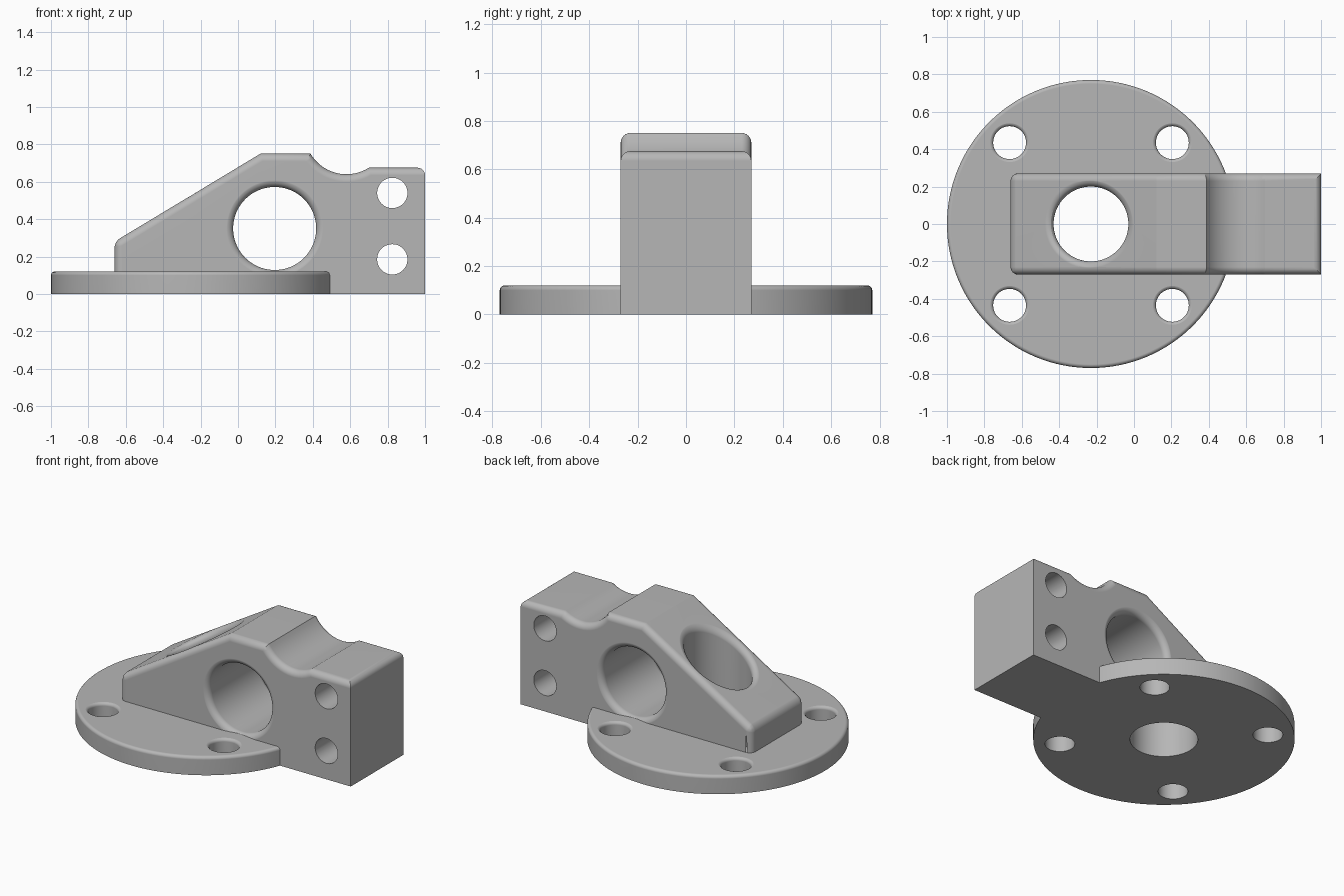
import bpy
import bmesh
from math import cos, sin, pi, radians, sqrt
from mathutils import Matrix

cube = bpy.data.objects.get("Cube")
if cube:
    bpy.data.objects.remove(cube, do_unlink=True)

# Main dimensions
DISC_X, DISC_R, DISC_H = -0.23, 0.77, 0.12
HALF = 0.27                      # half the width of the block
TOP, END_TOP = 0.75, 0.675
SLOPE_X, SLOPE_Z, RIDGE_X = -0.66, 0.28, 0.12
TILT = (TOP - SLOPE_Z) / (RIDGE_X - SLOPE_X)
ROUND = 0.04

steel = bpy.data.materials.new("light grey")
steel.use_nodes = True
GREY = (0.47, 0.47, 0.47, 1)
steel.diffuse_color = GREY
steel.node_tree.nodes["Principled BSDF"].inputs["Base Color"].default_value = GREY


def round_edges(bm, edges, radius):
    bmesh.ops.bevel(bm, geom=edges, offset=radius * sqrt(2), offset_type='WIDTH',
                    segments=6, profile=0.5, affect='EDGES', clamp_overlap=False)


def finish(bm, name, matrix=Matrix()):
    bmesh.ops.recalc_face_normals(bm, faces=bm.faces[:])
    mesh = bpy.data.meshes.new(name)
    bm.to_mesh(mesh)
    bm.free()
    mesh.transform(matrix)
    mesh.materials.append(steel)
    obj = bpy.data.objects.new(name, mesh)
    bpy.context.collection.objects.link(obj)
    return obj


def turned(name, sections, matrix, radius=0.0, count=80):
    """Round solid from (radius, height, tilt, rounded) sections."""
    bm = bmesh.new()
    rings, soft = [], []
    for r, z, tilt, rounded in sections:
        ring = []
        for i in range(count):
            a = 2 * pi * i / count
            ring.append(bm.verts.new((r * cos(a), r * sin(a), z + tilt * r * cos(a))))
        rings.append(ring)
        if rounded:
            soft.append(set(ring))
    for low, high in zip(rings, rings[1:]):
        for i in range(count):
            j = (i + 1) % count
            bm.faces.new((low[i], low[j], high[j], high[i]))
    bm.faces.new(rings[0][::-1])
    bm.faces.new(rings[-1])
    bmesh.ops.recalc_face_normals(bm, faces=bm.faces[:])
    edges = [e for e in bm.edges if any(set(e.verts) <= s for s in soft)]
    if edges:
        round_edges(bm, edges, radius)
    return finish(bm, name, matrix)


def combine(target, other, operation):
    mod = target.modifiers.new("combine", 'BOOLEAN')
    mod.solver = 'EXACT'
    mod.operation = operation
    mod.object = other
    bpy.context.view_layer.objects.active = target
    bpy.ops.object.modifier_apply(modifier=mod.name)
    bpy.data.objects.remove(other, do_unlink=True)


# Block: side profile with a hollow in the top, extruded across
profile = [(SLOPE_X, 0), (SLOPE_X, SLOPE_Z), (RIDGE_X, TOP)]
hx, hz, hr = 0.58, 0.863, 0.223
for i in range(17):
    a = radians(210.5 + (302.6 - 210.5) * i / 16)
    profile.append((hx + hr * cos(a), hz + hr * sin(a)))
profile += [(1, END_TOP), (1, 0)]
bm = bmesh.new()
face = bm.faces.new([bm.verts.new((x, -HALF, z)) for x, z in profile])
extruded = bmesh.ops.extrude_face_region(bm, geom=[face])
moved = [v for v in extruded["geom"] if isinstance(v, bmesh.types.BMVert)]
bmesh.ops.translate(bm, verts=moved, vec=(0, 2 * HALF, 0))
bmesh.ops.recalc_face_normals(bm, faces=bm.faces[:])


def is_rounded(edge):
    a, b = (v.co for v in edge.verts)
    along = abs(a.y - b.y) < 0.01
    upper = min(a.z, b.z) > 0.2
    low_end = max(a.x, b.x) < SLOPE_X + 0.01
    high_end = min(a.x, b.x) > 0.99
    return (upper and (along or low_end or high_end)) or (along and low_end)


round_edges(bm, [e for e in bm.edges if is_rounded(e)], ROUND)
bracket = finish(bm, "bracket")

# Cross bore with rounded mouths on both sides, and two bolt holes
across = Matrix.Rotation(pi / 2, 4, 'X')
r, h = 0.222, HALF + 0.0005
bore = turned("cross_bore", [(r + 0.07, -0.5, 0, False), (r + 0.07, -h, 0, False),
                             (r, -h, 0, True), (r, h, 0, True),
                             (r + 0.07, h, 0, False), (r + 0.07, 0.5, 0, False)],
              Matrix.Translation((0.196, 0, 0.35)) @ across, ROUND)
combine(bracket, bore, 'DIFFERENCE')
for z in (0.185, 0.54):
    hole = turned("bolt_hole", [(0.081, -0.5, 0, False), (0.081, 0.5, 0, False)],
                  Matrix.Translation((0.825, 0, z)) @ across, count=48)
    combine(bracket, hole, 'DIFFERENCE')

# Round base flange
centre = Matrix.Translation((DISC_X, 0, 0))
disc = turned("base_flange", [(DISC_R, 0, 0, False), (DISC_R, DISC_H, 0, True)],
              centre, 0.02, 128)
combine(bracket, disc, 'UNION')

# Upright bore that opens through the slope
r = 0.2
rim = SLOPE_Z + TILT * (DISC_X - SLOPE_X) + 0.0005
bore = turned("upright_bore", [(r, -0.2, 0, False), (r, rim, TILT, True),
                               (r + 0.075, rim, TILT, False), (r + 0.075, 1, 0, False)],
              centre, ROUND)
combine(bracket, bore, 'DIFFERENCE')

# Four mounting holes with softened rims
r, rim = 0.088, DISC_H + 0.0005
for sx in (-1, 1):
    for sy in (-1, 1):
        hole = turned("mounting_hole", [(r, -0.2, 0, False), (r, rim, 0, True),
                                        (r + 0.03, rim, 0, False), (r + 0.03, 0.4, 0, False)],
                      Matrix.Translation((DISC_X + sx * 0.435, sy * 0.435, 0)), 0.02, 48)
        combine(bracket, hole, 'DIFFERENCE')

# Smooth rounds, crisp flats
bpy.ops.object.select_all(action='DESELECT')
bracket.select_set(True)
bpy.context.view_layer.objects.active = bracket
bpy.ops.object.shade_smooth_by_angle(angle=radians(25))
normals = bracket.modifiers.new("flat_normals", 'WEIGHTED_NORMAL')
normals.keep_sharp = True
